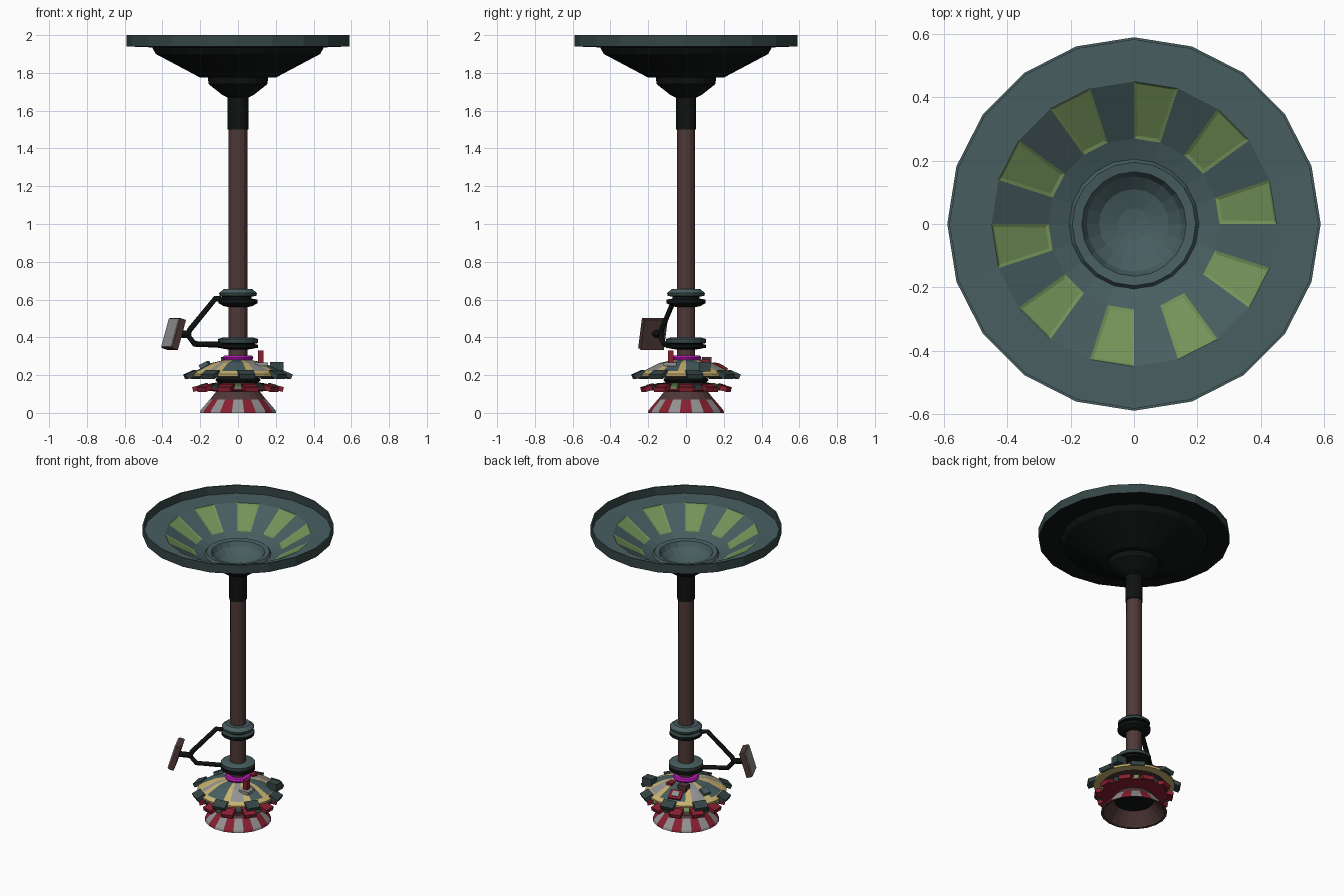
import bpy, bmesh, math
from mathutils import Matrix, Vector

if "Cube" in bpy.data.objects:
    bpy.data.objects.remove(bpy.data.objects["Cube"])

COLOURS = {
    "teal": (0.065, 0.112, 0.118), "brown": (0.078, 0.040, 0.038),
    "near_black": (0.005, 0.006, 0.006), "green": (0.175, 0.29, 0.10),
    "magenta": (0.50, 0.01, 0.48), "yellow": (0.58, 0.45, 0.16),
    "red": (0.25, 0.014, 0.030), "grey": (0.29, 0.29, 0.29),
    "dark_teal": (0.036, 0.060, 0.060),
}
MATS = []
for n, c in COLOURS.items():
    m = bpy.data.materials.new(n)
    m.diffuse_color = (*c, 1)
    m.use_nodes = True
    m.node_tree.nodes["Principled BSDF"].inputs["Base Color"].default_value = m.diffuse_color
    MATS.append(m)
TEAL, BROWN, BLACK, GREEN, MAGENTA, YELLOW, RED, GREY, DARK_TEAL = range(9)


def finish(name, bm):
    bm.normal_update()
    me = bpy.data.meshes.new(name)
    bm.to_mesh(me)
    bm.free()
    for m in MATS:
        me.materials.append(m)
    ob = bpy.data.objects.new(name, me)
    bpy.context.collection.objects.link(ob)
    return ob


def lathe(name, profile, sides, rule, turn=0.0, pockets=None):
    """Spin (r, z) points, listed top to bottom on the outside; rule(band, sector) gives the colour."""
    bm = bmesh.new()
    rings = []
    for r, z in profile:
        if r < 1e-5:
            rings.append([bm.verts.new((0, 0, z))] * sides)
        else:
            rings.append([bm.verts.new((r * math.cos(turn + math.tau * k / sides),
                                        r * math.sin(turn + math.tau * k / sides), z))
                          for k in range(sides)])
    chosen = []
    for b in range(len(profile) - 1):
        for k in range(sides):
            j = (k + 1) % sides
            loop = [rings[b][k], rings[b + 1][k], rings[b + 1][j], rings[b][j]]
            f = bm.faces.new(list(dict.fromkeys(loop)))
            f.material_index = rule(b, k) if callable(rule) else rule
            if pockets and pockets(b, k):
                chosen.append(f)
    bm.normal_update()
    if chosen:  # sunken panels, walls and floor in one colour
        res = bmesh.ops.inset_individual(bm, faces=chosen, thickness=0.014, depth=-0.004)
        for f in chosen + res["faces"]:
            f.material_index = GREEN
    return finish(name, bm)


def box(name, centre, size, mat, rot=None):
    bm = bmesh.new()
    r = rot.to_4x4() if rot else Matrix.Identity(4)
    bmesh.ops.create_cube(bm, size=1, matrix=Matrix.Translation(centre) @ r @ Matrix.Diagonal((*size, 1)))
    for f in bm.faces:
        f.material_index = mat
    return finish(name, bm)


def radial_box(name, angle, r, z, size, mat, tilt=0.0):
    a = math.radians(angle)
    rot = Matrix.Rotation(a, 3, 'Z') @ Matrix.Rotation(math.radians(tilt), 3, 'Y')
    return box(name, (r * math.cos(a), r * math.sin(a), z), size, mat, rot)


def strap(name, points, radius, mat):
    cu = bpy.data.curves.new(name, 'CURVE')
    cu.dimensions = '3D'
    cu.bevel_depth = radius
    cu.bevel_resolution = 0
    cu.use_fill_caps = True
    sp = cu.splines.new('POLY')
    sp.points.add(len(points) - 1)
    for p, co in zip(sp.points, points):
        p.co = (*co, 1)
    cu.materials.append(MATS[mat])
    ob = bpy.data.objects.new(name, cu)
    bpy.context.collection.objects.link(ob)


# Dish: thin upright rim, flat ledge, sloped bowl with ten sunken green panels, hub cup
dish = [(0, 1.725), (0.05, 1.73), (0.11, 1.75), (0.15, 1.785), (0.165, 1.815), (0.195, 1.82),
        (0.205, 1.805), (0.27, 1.832), (0.45, 1.942), (0.582, 1.945), (0.582, 2.0), (0.59, 2.0),
        (0.59, 1.94), (0.455, 1.935), (0.435, 1.90), (0.20, 1.775), (0.16, 1.775),
        (0.155, 1.74), (0.085, 1.685), (0.055, 1.67)]
lathe("dish", dish, 20, lambda b, k: DARK_TEAL if b in (9, 11) else (TEAL if b < 12 else BLACK),
      pockets=lambda b, k: b == 7 and k % 2 == 0)

# Pole and dark top sleeve
lathe("pole", [(0.049, 1.52), (0.05, 0.08)], 14, BROWN)
lathe("pole_sleeve", [(0.055, 1.69), (0.055, 1.50), (0.045, 1.50)], 14, BLACK)

# Two clamp collars
lathe("upper_collar", [(0.05, 0.655), (0.075, 0.655), (0.1, 0.635), (0.098, 0.62), (0.072, 0.615),
                       (0.072, 0.605), (0.102, 0.60), (0.102, 0.58), (0.075, 0.565), (0.05, 0.56)],
      16, lambda b, k: TEAL if b in (0, 1) else (DARK_TEAL if b in (2, 5) else BLACK))
lathe("lower_collar", [(0.05, 0.40), (0.075, 0.40), (0.106, 0.392), (0.106, 0.37), (0.085, 0.365),
                       (0.106, 0.36), (0.106, 0.345), (0.05, 0.335)],
      16, lambda b, k: TEAL if b in (0, 1) else (DARK_TEAL if b == 2 else BLACK))
lathe("magenta_ring", [(0.05, 0.305), (0.075, 0.303), (0.082, 0.292), (0.075, 0.28), (0.05, 0.28)], 16, MAGENTA)

# Bracket arms
strap("bracket_loop", [(-0.07, -0.035, 0.60), (-0.12, -0.06, 0.605), (-0.255, -0.13, 0.44),
                       (-0.265, -0.135, 0.41), (-0.23, -0.118, 0.365), (-0.07, -0.035, 0.36)], 0.016, BLACK)
strap("bracket_stub", [(-0.255, -0.13, 0.415), (-0.335, -0.17, 0.42)], 0.02, BLACK)

# Tilted panel with grey screen
n = Vector((-0.91, -0.42, 0.3)).normalized()
w = Vector((0.42, -0.91, 0)).normalized()
axes = Matrix((n, w, n.cross(w))).transposed()
c = Vector((-0.34, -0.175, 0.418))
box("panel_case", c, (0.035, 0.135, 0.165), BROWN, axes)
box("panel_screen", c + n * 0.019, (0.009, 0.125, 0.155), GREY, axes)

# Patchwork canopy: wide teal and grey patches with yellow seams and a yellow edge
patch = "TTTYGGYTTTTYGGYTTTYYGYTTTYGGYTTY"
code = {"T": TEAL, "Y": YELLOW, "G": GREY}


def canopy_rule(b, k):
    if b in (0, 1):
        return code[patch[k]]
    return YELLOW if b in (2, 3, 4) else BROWN


lathe("canopy", [(0.05, 0.285), (0.14, 0.264), (0.225, 0.222), (0.25, 0.205), (0.248, 0.192),
                 (0.20, 0.19), (0.08, 0.20)], 32, canopy_rule)
for i in range(8):
    radial_box("canopy_rim_block", 10 + 45 * i, 0.255, 0.203, (0.06, 0.085, 0.026), DARK_TEAL, 25)

# Small fittings on the canopy
box("red_post", (0.12, -0.08, 0.29), (0.03, 0.03, 0.08), RED)
box("post_pad", (0.125, -0.085, 0.258), (0.07, 0.07, 0.02), GREY)
box("teal_box", (0.205, 0.10, 0.245), (0.07, 0.06, 0.05), DARK_TEAL)
box("brown_box", (-0.06, 0.11, 0.275), (0.06, 0.05, 0.04), BROWN)
radial_box("red_plate", 105, 0.185, 0.246, (0.07, 0.08, 0.012), RED, 25)
radial_box("red_plate_centre", 105, 0.186, 0.251, (0.04, 0.045, 0.012), GREY, 25)
box("red_stub", (0.04, 0.10, 0.268), (0.04, 0.05, 0.03), RED)
radial_box("side_box", 165, 0.18, 0.25, (0.05, 0.05, 0.03), TEAL, 25)

# Dark core between the tiers
lathe("tier_core", [(0.10, 0.20), (0.12, 0.175), (0.10, 0.15), (0.10, 0.10)], 16, BLACK)

# Toothed red tier
lathe("red_tier", [(0.09, 0.165), (0.15, 0.155), (0.205, 0.135), (0.205, 0.12), (0.10, 0.112)], 20,
      lambda b, k: BLACK if b == 0 else RED)
for i in range(10):
    radial_box("red_tooth", 36 * i, 0.208, 0.132, (0.065, 0.075, 0.026), RED, 15)
    radial_box("small_tooth", 36 * i + 18, 0.19, 0.142, (0.04, 0.035, 0.022),
               GREEN if i % 2 else DARK_TEAL, 15)

# Striped hollow foot with plain brown shoulder
lathe("striped_foot", [(0.09, 0.118), (0.115, 0.115), (0.15, 0.072), (0.20, 0.015), (0.205, 0.0),
                       (0.19, 0.0), (0.12, 0.08), (0, 0.08)], 20,
      lambda b, k: (RED if k % 2 else GREY) if b in (2, 3) else (BLACK if b > 5 else BROWN),
      turn=math.radians(9))
